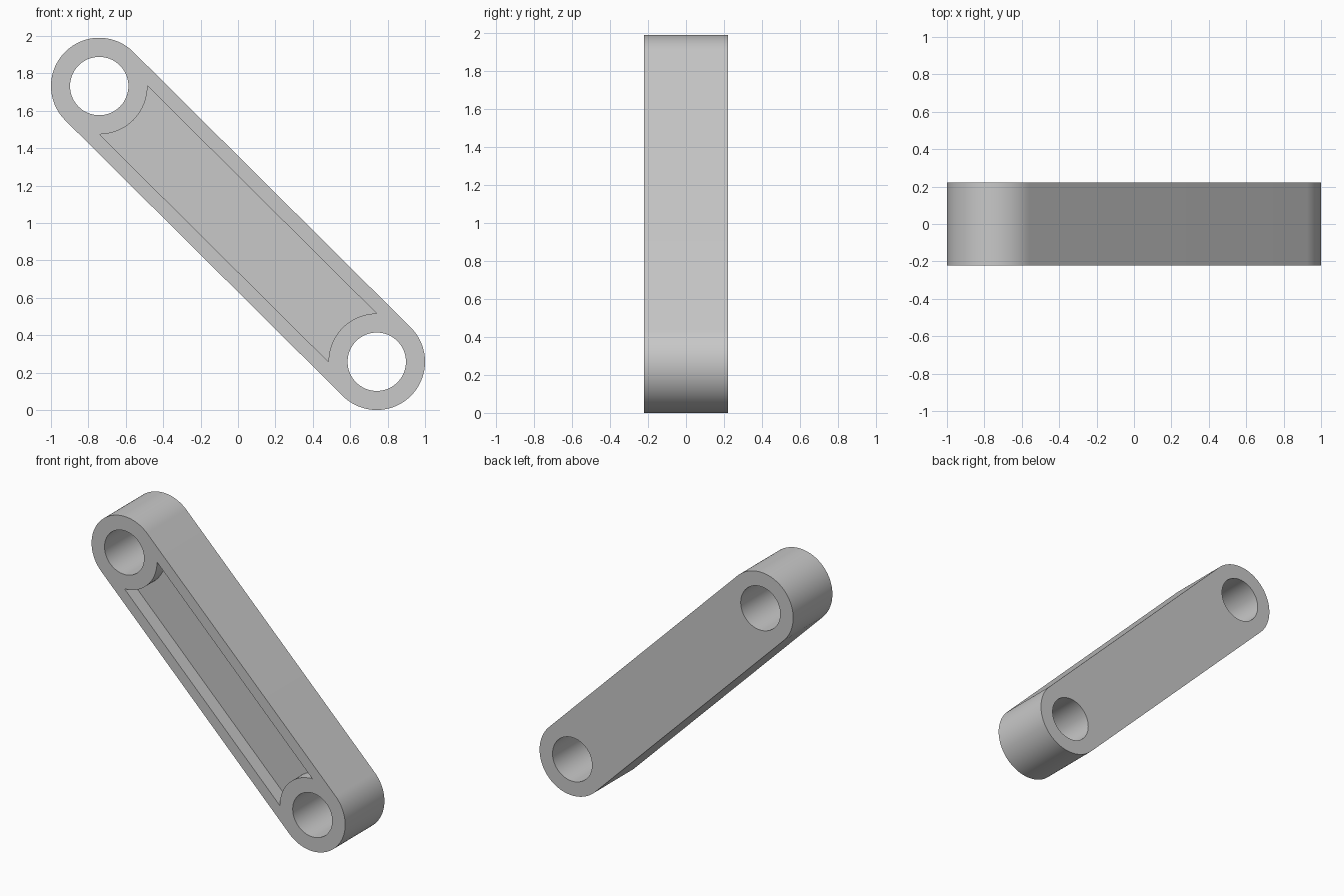
import bpy, bmesh
from math import pi, cos, sin, atan2
from mathutils import Vector

cube = bpy.data.objects.get("Cube")
if cube:
    bpy.data.objects.remove(cube, do_unlink=True)

RADIUS, HOLE, HALF_DEPTH, POCKET = 0.258, 0.156, 0.221, 0.1
TOP = Vector((-0.742, 1.732))
LOW = Vector((0.742, 0.258))
AXIS = atan2(LOW.y - TOP.y, LOW.x - TOP.x)

grey = bpy.data.materials.new("light grey")
grey.use_nodes = True
grey.diffuse_color = (0.58, 0.58, 0.58, 1)
grey.node_tree.nodes["Principled BSDF"].inputs["Base Color"].default_value = grey.diffuse_color


def arc(centre, radius, start, end, steps=48):
    """Points of an arc in the x-z plane."""
    angles = [start + (end - start) * i / steps for i in range(steps + 1)]
    return [centre + radius * Vector((cos(a), sin(a))) for a in angles]


def prism(name, outline, front, back):
    """Extrude an x-z outline from y = front to y = back."""
    bm = bmesh.new()
    face = bm.faces.new([bm.verts.new((p.x, front, p.y)) for p in outline])
    moved = bmesh.ops.extrude_face_region(bm, geom=[face])["geom"]
    bmesh.ops.translate(bm, vec=(0, back - front, 0),
                        verts=[v for v in moved if isinstance(v, bmesh.types.BMVert)])
    bmesh.ops.recalc_face_normals(bm, faces=bm.faces)
    mesh = bpy.data.meshes.new(name)
    bm.to_mesh(mesh)
    bm.free()
    mesh.materials.append(grey)
    obj = bpy.data.objects.new(name, mesh)
    bpy.context.collection.objects.link(obj)
    return obj


# Link body with rounded ends
body = prism("link_arm",
             arc(TOP, RADIUS, AXIS + pi / 2, AXIS + 3 * pi / 2)
             + arc(LOW, RADIUS, AXIS - pi / 2, AXIS + pi / 2),
             -HALF_DEPTH, HALF_DEPTH)

# Cutters: two through holes and the recessed front panel
cutters = [prism("hole_cutter", arc(c, HOLE, 0, 2 * pi, 64)[:-1], -1, 1) for c in (TOP, LOW)]
cutters.append(prism("pocket_cutter",
                     arc(TOP, RADIUS, AXIS + pi / 4, AXIS - pi / 4, 24)
                     + arc(LOW, RADIUS, AXIS + 5 * pi / 4, AXIS + 3 * pi / 4, 24),
                     -1, POCKET - HALF_DEPTH))
for cutter in cutters:
    cutter.hide_render = True
    cut = body.modifiers.new(cutter.name, 'BOOLEAN')
    cut.operation, cut.solver, cut.object = 'DIFFERENCE', 'EXACT', cutter

# Apply the cuts and drop the cutters
bpy.ops.object.select_all(action='DESELECT')
bpy.context.view_layer.objects.active = body
body.select_set(True)
for name in [m.name for m in body.modifiers]:
    bpy.ops.object.modifier_apply(modifier=name)
for cutter in cutters:
    bpy.data.objects.remove(cutter, do_unlink=True)
bpy.ops.object.shade_smooth_by_angle(angle=pi / 6)
